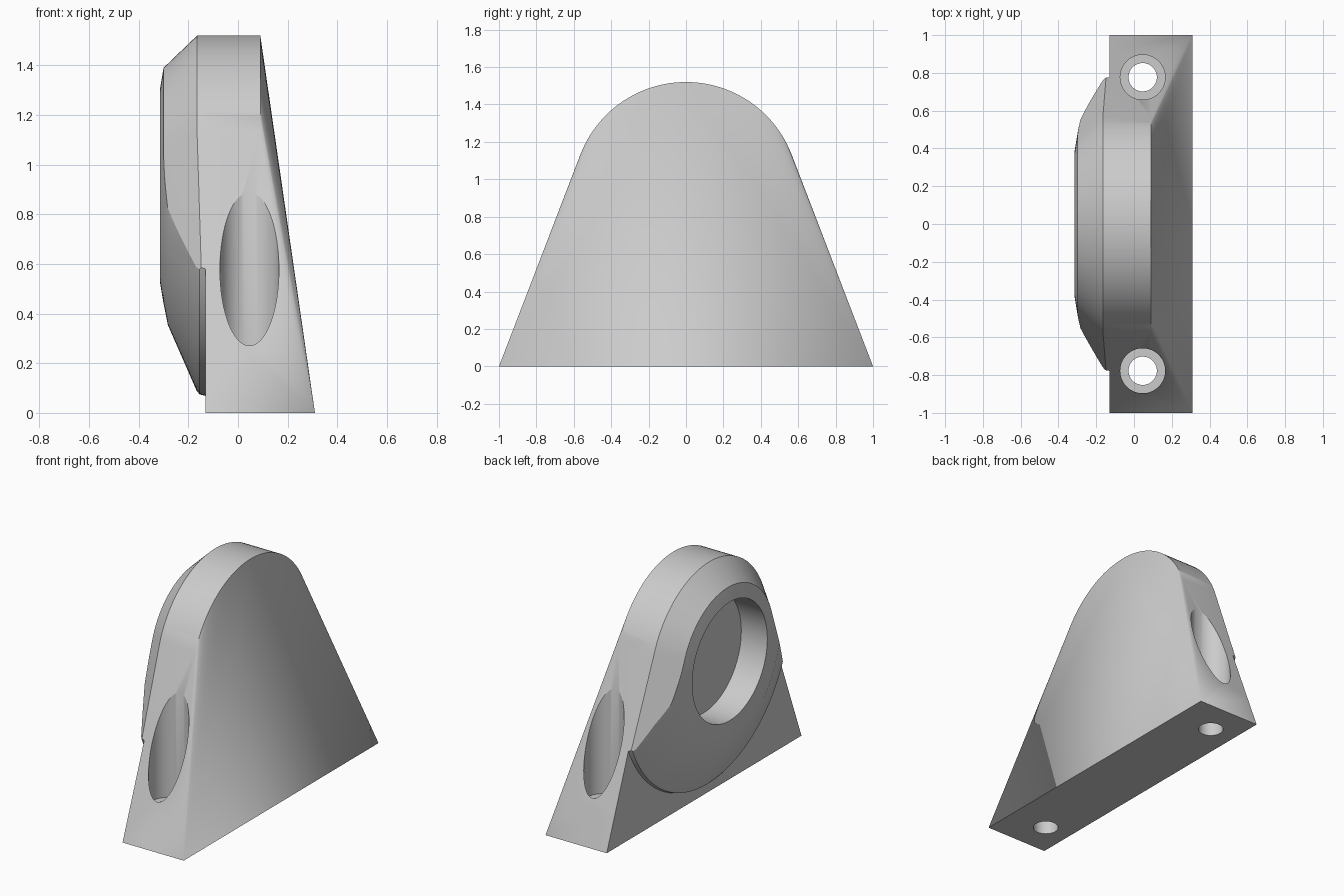
import bpy, bmesh, math

if "Cube" in bpy.data.objects:
    bpy.data.objects.remove(bpy.data.objects["Cube"])

R, CZ = 0.605, 0.915            # arch radius and centre height
PHI = 0.367                     # tilt of the side walls
NY = math.cos(PHI)
STEPS = 48

grey = bpy.data.materials.new("light grey")
grey.diffuse_color = (0.6, 0.6, 0.6, 1)
grey.use_nodes = True
grey.node_tree.nodes["Principled BSDF"].inputs["Base Color"].default_value = grey.diffuse_color


def make(name, bm):
    bmesh.ops.recalc_face_normals(bm, faces=bm.faces)
    me = bpy.data.meshes.new(name)
    bm.to_mesh(me)
    bm.free()
    me.materials.append(grey)
    ob = bpy.data.objects.new(name, me)
    bpy.context.collection.objects.link(ob)
    return ob


def outline(inset):
    """Arch with sloping sides, from the +y foot over the top to the -y foot."""
    foot = 1 - inset / NY
    pts = [(foot, 0.0)]
    for k in range(STEPS + 1):
        a = PHI + (math.pi - 2 * PHI) * k / STEPS
        pts.append(((R - inset) * math.cos(a), CZ + (R - inset) * math.sin(a)))
    return pts + [(-foot, 0.0)]


def lathe(name, profile, axis, center, n=96):
    """Closed solid from (position along axis, radius) points."""
    bm = bmesh.new()
    rings = []
    for t, r in profile:
        ring = []
        for k in range(n):
            a = 2 * math.pi * k / n
            u, v = r * math.cos(a), r * math.sin(a)
            p = (t, center[0] + u, center[1] + v) if axis == "x" else (center[0] + u, center[1] + v, t)
            ring.append(bm.verts.new(p))
        rings.append(ring)
    for a, b in zip(rings, rings[1:]):
        for k in range(n):
            j = (k + 1) % n
            bm.faces.new((a[k], a[j], b[j], b[k]))
    bm.faces.new(rings[0])
    bm.faces.new(rings[-1])
    return make(name, bm)


def cut(ob, tool, operation):
    m = ob.modifiers.new(operation, "BOOLEAN")
    m.operation, m.solver, m.object = operation, "EXACT", tool
    bpy.context.view_layer.objects.active = ob
    bpy.ops.object.modifier_apply(modifier=m.name)
    bpy.data.objects.remove(tool, do_unlink=True)


# bracket body: chamfered arch with a back face sloping out to the base
bm = bmesh.new()
edge = outline(0)
front = [bm.verts.new((-0.345, y, z)) for y, z in outline(0.173)]
collar = [bm.verts.new((min(-0.13, -0.165 + 0.035 * max(0, 1.13 - z)), y, z)) for y, z in edge]
back = [bm.verts.new((0.31 if z == 0 else 0.09, y, z)) for y, z in edge]
for a, b in ((front, collar), (collar, back)):
    for k in range(len(a)):
        j = (k + 1) % len(a)
        bm.faces.new((a[k], a[j], b[j], b[k]))
bm.faces.new(front)
mid = len(back) // 2
for k in range(1, len(back) - 2):
    bm.faces.new((back[0] if k < mid else back[-1], back[k], back[k + 1]))
bm.faces.new((back[0], back[mid], back[-1]))
body = make("bracket_body", bm)

# round domed boss on the face, flat shoulder around it
boss = [(-0.315, 0.3), (-0.315, 0.385), (-0.30, 0.475), (-0.283, 0.56),
        (-0.167, 0.825), (-0.155, 0.84), (-0.13, 0.847), (-0.13, 3), (1, 3)]
cut(body, lathe("boss_shape", boss, "x", (0, CZ)), "INTERSECT")

# blind bore in the boss
cut(body, lathe("bore", [(-0.5, 0.385), (-0.128, 0.385)], "x", (0, CZ)), "DIFFERENCE")

# counterbored screw holes
for side in (-1, 1):
    hole = [(-0.2, 0.075), (0.2, 0.075), (0.2, 0.119), (2, 0.119)]
    cut(body, lathe("screw_hole", hole, "z", (0.046, side * 0.777), 64), "DIFFERENCE")

# smooth curved surfaces, crisp edges
body.select_set(True)
bpy.context.view_layer.objects.active = body
bpy.ops.object.shade_smooth_by_angle(angle=math.radians(25))
